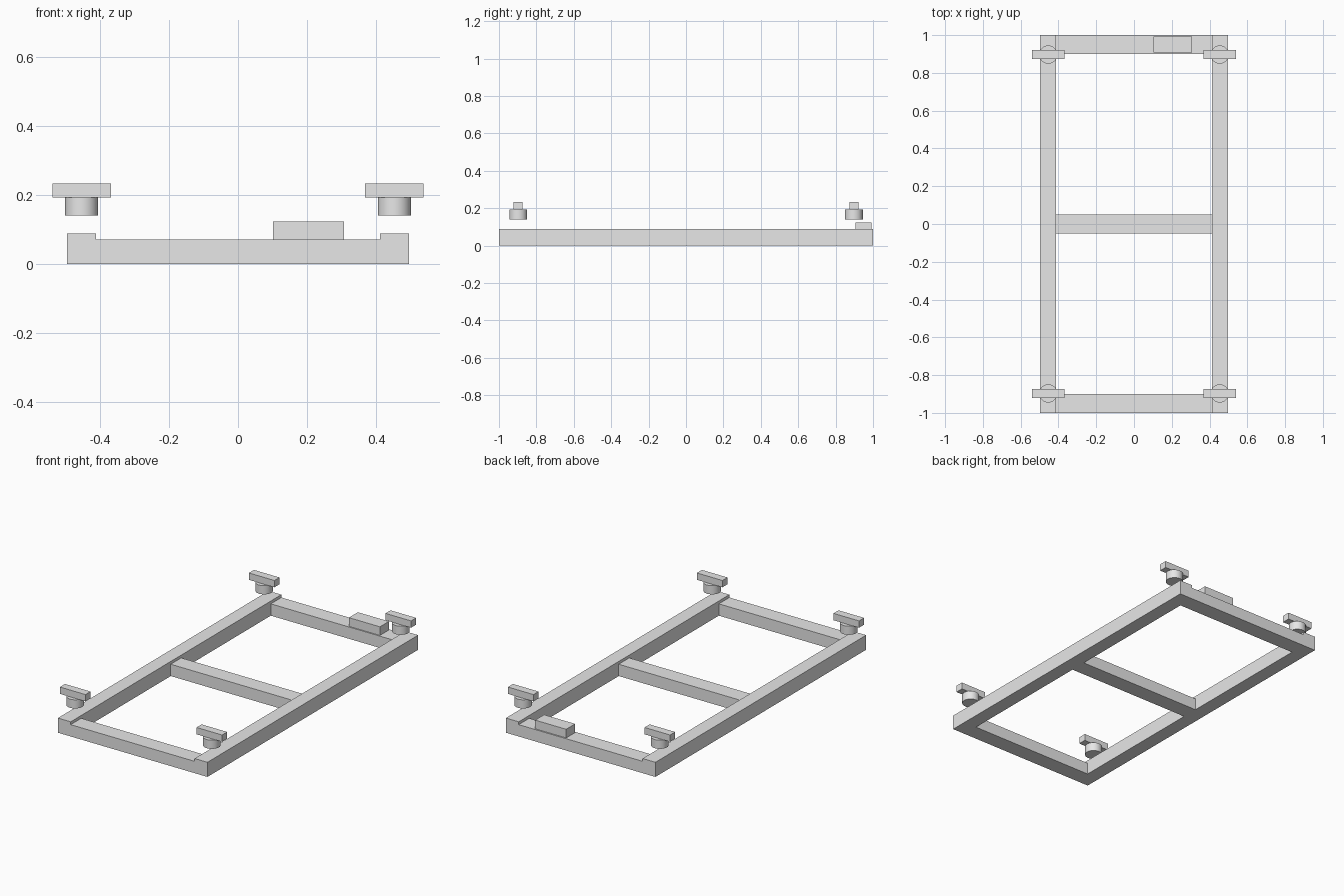
import bpy

if "Cube" in bpy.data.objects:
    bpy.data.objects.remove(bpy.data.objects["Cube"])

grey = bpy.data.materials.new("light grey")
grey.diffuse_color = (0.8, 0.8, 0.8, 1)
grey.use_nodes = True
grey.node_tree.nodes["Principled BSDF"].inputs["Base Color"].default_value = grey.diffuse_color


def box(name, x0, x1, y0, y1, z0, z1):
    bpy.ops.mesh.primitive_cube_add(size=1)
    ob = bpy.context.object
    ob.name = name
    ob.location = ((x0 + x1) / 2, (y0 + y1) / 2, (z0 + z1) / 2)
    ob.scale = (x1 - x0, y1 - y0, z1 - z0)
    bpy.ops.object.transform_apply(location=True, rotation=False, scale=True)
    ob.data.materials.append(grey)
    return ob


def cylinder(name, x, y, z0, z1, r):
    bpy.ops.mesh.primitive_cylinder_add(vertices=48, radius=r, depth=z1 - z0,
                                        location=(x, y, (z0 + z1) / 2))
    ob = bpy.context.object
    ob.name = name
    bpy.ops.object.shade_smooth_by_angle()
    ob.data.materials.append(grey)
    return ob


OUT, INN = 0.497, 0.412      # side rail outer and inner x
SIDE_H, CROSS_H = 0.088, 0.071

# Long side rails
for side, s in (("left", -1), ("right", 1)):
    xs = sorted((s * OUT, s * INN))
    box(side + "_rail", xs[0], xs[1], -1, 1, 0, SIDE_H)

# Cross rails, slightly lower than the side rails
for name, y0, y1 in (("front_rail", -1, -0.9),
                     ("middle_rail", -0.05, 0.05),
                     ("back_rail", 0.9, 1)):
    box(name, -INN, INN, y0, y1, 0, CROSS_H)

# Control box on the back rail
box("control_box", 0.102, 0.308, 0.907, 0.992, CROSS_H, 0.123)

# Knobs hovering over the four corners: round stem with a bar handle
for sx, a in ((-1, "left"), (1, "right")):
    for sy, b in ((-1, "front"), (1, "back")):
        x, y = sx * 0.454, sy * 0.897
        cylinder(f"{b}_{a}_knob_stem", x, y, 0.140, 0.192, 0.048)
        box(f"{b}_{a}_knob_handle", x - 0.085, x + 0.085,
            y - 0.024, y + 0.024, 0.192, 0.233)
